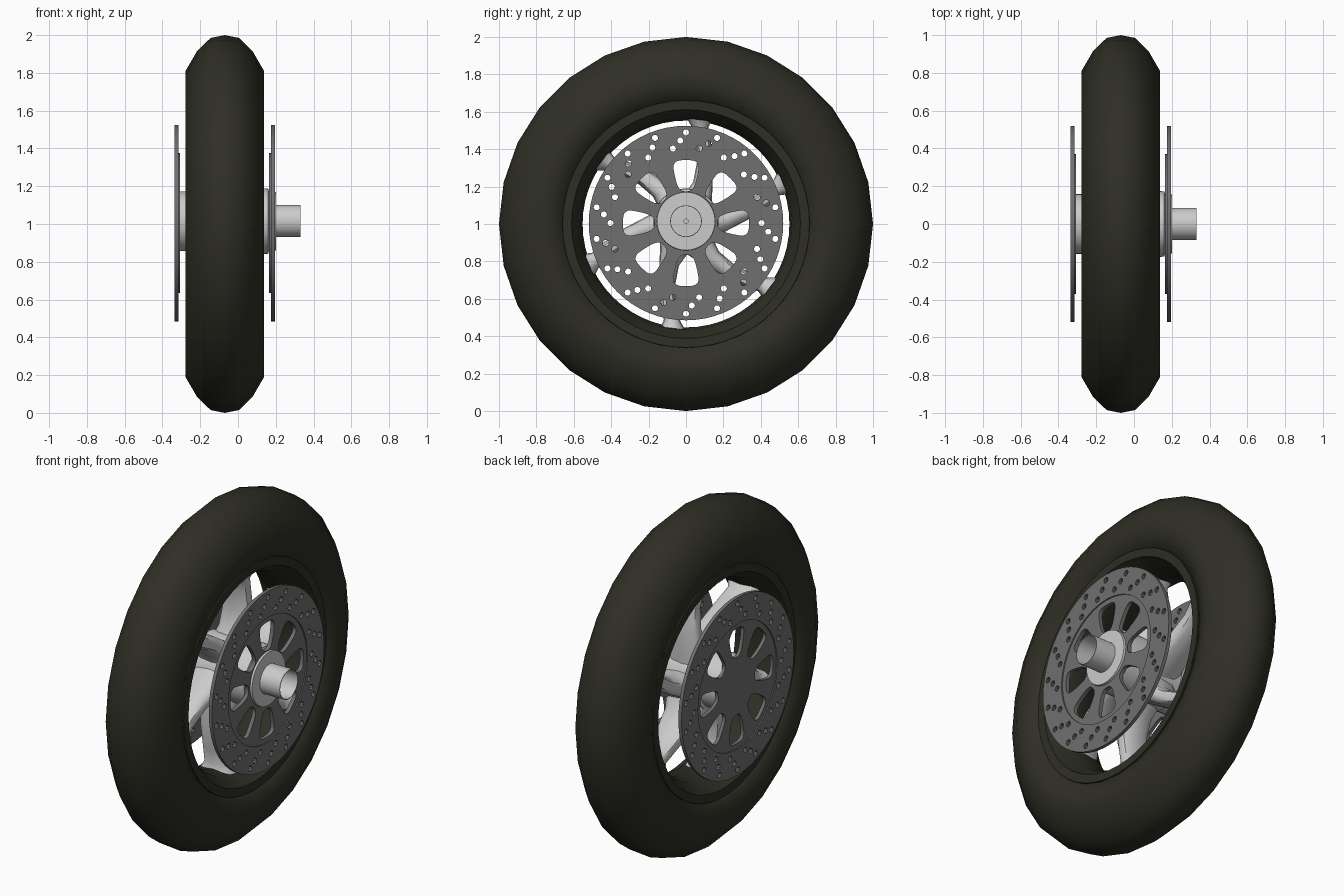
import bpy, bmesh, math
from mathutils import Matrix, Vector

if "Cube" in bpy.data.objects:
    bpy.data.objects.remove(bpy.data.objects["Cube"])

TAU = 2 * math.pi
AXIS_Z = 1.0
MID_X = -0.07


def mat(name, col):
    m = bpy.data.materials.new(name)
    m.diffuse_color = (*col, 1)
    m.use_nodes = True
    m.node_tree.nodes["Principled BSDF"].inputs["Base Color"].default_value = m.diffuse_color
    return m


rubber = mat("dark rubber", (0.028, 0.028, 0.019))
steel = mat("disc grey", (0.16, 0.16, 0.16))
alloy = mat("light alloy", (0.60, 0.60, 0.60))


def finish(name, mesh, material, angle=40):
    ob = bpy.data.objects.new(name, mesh)
    bpy.context.collection.objects.link(ob)
    mesh.materials.clear()
    mesh.materials.append(material)
    bpy.ops.object.select_all(action='DESELECT')
    ob.select_set(True)
    bpy.context.view_layer.objects.active = ob
    bpy.ops.object.shade_smooth_by_angle(angle=math.radians(angle))
    return ob


def from_bmesh(name, bm, material, angle=40):
    bmesh.ops.recalc_face_normals(bm, faces=bm.faces)
    me = bpy.data.meshes.new(name)
    bm.to_mesh(me)
    bm.free()
    return finish(name, me, material, angle)


def lathe(name, profile, segs, material, closed=True, caps=False, zc=AXIS_Z, angle=40):
    """Spin (x, radius) points about the wheel axis."""
    bm = bmesh.new()
    rings = [[bm.verts.new((x, r * math.sin(TAU * i / segs), zc + r * math.cos(TAU * i / segs)))
              for i in range(segs)] for x, r in profile]
    n = len(rings)
    for j in range(n if closed else n - 1):
        a, b = rings[j], rings[(j + 1) % n]
        for i in range(segs):
            k = (i + 1) % segs
            bm.faces.new((a[i], a[k], b[k], b[i]))
    if caps:
        bm.faces.new(rings[0])
        bm.faces.new(rings[-1])
    return from_bmesh(name, bm, material, angle)


def mirrored(half):
    """Half profile of (offset, radius), mirrored about the wheel's middle plane."""
    return [(MID_X + d, r) for d, r in half] + [(MID_X - d, r) for d, r in reversed(half) if d > 0]


def plate(name, loops, x0, x1, material, zc=AXIS_Z):
    """Flat plate with holes, standing square to the wheel axis."""
    cu = bpy.data.curves.new(name, 'CURVE')
    cu.dimensions = '2D'
    cu.fill_mode = 'BOTH'
    cu.extrude = (x1 - x0) / 2
    for pts in loops:
        sp = cu.splines.new('POLY')
        sp.points.add(len(pts) - 1)
        for p, (u, v) in zip(sp.points, pts):
            p.co = (u, v, 0, 1)
        sp.use_cyclic_u = True
    tmp = bpy.data.objects.new(name + "_curve", cu)
    bpy.context.collection.objects.link(tmp)
    dg = bpy.context.evaluated_depsgraph_get()
    me = bpy.data.meshes.new_from_object(tmp.evaluated_get(dg))
    bpy.data.objects.remove(tmp)
    turn = Matrix(((0, 0, 1, (x0 + x1) / 2), (1, 0, 0, 0), (0, 1, 0, zc), (0, 0, 0, 1)))
    me.transform(turn)
    bm = bmesh.new()
    bm.from_mesh(me)
    bpy.data.meshes.remove(me)
    bmesh.ops.remove_doubles(bm, verts=bm.verts, dist=1e-5)
    return from_bmesh(name, bm, material, 35)


def circle(r, n, cx=0, cy=0):
    return [(cx + r * math.cos(TAU * i / n), cy + r * math.sin(TAU * i / n)) for i in range(n)]


def slot(angle, n=24):
    """Rounded, outward-widening window."""
    pts = []
    for i in range(n):
        c, s = math.cos(TAU * i / n), math.sin(TAU * i / n)
        r = 0.253 + 0.084 * math.copysign(abs(s) ** 0.6, s)
        w = (0.06 + 0.22 * (r - 0.253)) * math.copysign(abs(c) ** 0.6, c)
        pts.append((r * math.cos(angle) - w * math.sin(angle), r * math.sin(angle) + w * math.cos(angle)))
    return pts


# Tyre: rounded tread and sidewalls down to the bead
lathe("tyre", mirrored([(0, 1.0), (0.075, 0.985), (0.147, 0.915), (0.208, 0.81),
                        (0.205, 0.74), (0.175, 0.665), (0.13, 0.645), (0, 0.64)]), 28, rubber, angle=60)

# Rim: lip and sloping inner barrel
lathe("rim", mirrored([(0, 0.65), (0.155, 0.665), (0.18, 0.66), (0.178, 0.612), (0.155, 0.605),
                       (0.10, 0.565), (0, 0.553)]), 56, rubber)

# Brake discs: drilled rotor with a slotted carrier on its inner side
holes = []
for g in range(18):
    for r, da in ((0.485, 10), (0.442, 14), (0.404, 20)):
        a = math.radians(g * 20 + da)
        holes.append(circle(0.0165, 10, r * math.cos(a), r * math.sin(a)))
slots = [slot(TAU * i / 8) for i in range(8)]
for side, xr, xc in (("right", (0.175, 0.195), (0.165, 0.188)), ("left", (-0.335, -0.315), (-0.328, -0.308))):
    plate(side + "_brake_rotor", [circle(0.52, 64), circle(0.366, 64)] + holes, *xr, steel, zc=1.005)
    plate(side + "_disc_carrier", [circle(0.37, 64)] + slots, *xc, steel, zc=1.005)

# Hub: stepped barrel between the discs with an end flange on the right
lathe("hub", [(-0.31, 0.158), (-0.20, 0.158), (-0.19, 0.175), (0.13, 0.175), (0.16, 0.172),
              (0.163, 0.16), (0.20, 0.155), (0.203, 0.012), (0.19, 0.012)],
      40, alloy, closed=False, caps=True, zc=1.015)

# Axle: open tube sticking out on the right
lathe("axle_tube", [(0.19, 0.085), (0.33, 0.085), (0.33, 0.081), (0.19, 0.081)], 32, alloy, zc=1.015)

# Spokes: six swept beams, waisted in the middle and flared into the rim
SECTIONS = [(0.13, -22, 0.085, 0.13), (0.22, -17, 0.056, 0.105), (0.33, -11, 0.046, 0.09),
            (0.45, -5, 0.042, 0.08), (0.525, -1, 0.046, 0.085), (0.562, 0, 0.066, 0.105)]
for k in range(6):
    bm = bmesh.new()
    rings = []
    for r, da, half_w, half_x in SECTIONS:
        a = math.radians(23 + 60 * k + da)
        out = Vector((0, math.cos(a), math.sin(a)))
        tan = Vector((0, -math.sin(a), math.cos(a)))
        ring = []
        for i in range(12):
            c, s = math.cos(TAU * i / 12), math.sin(TAU * i / 12)
            p = out * r + tan * (half_w * math.copysign(abs(c) ** 0.7, c))
            p += Vector((MID_X + half_x * math.copysign(abs(s) ** 0.7, s), 0, AXIS_Z))
            ring.append(bm.verts.new(p))
        rings.append(ring)
    for a, b in zip(rings, rings[1:]):
        for i in range(12):
            j = (i + 1) % 12
            bm.faces.new((a[i], a[j], b[j], b[i]))
    bm.faces.new(rings[0])
    bm.faces.new(rings[-1])
    from_bmesh("spoke_%d" % (k + 1), bm, alloy, 45)
